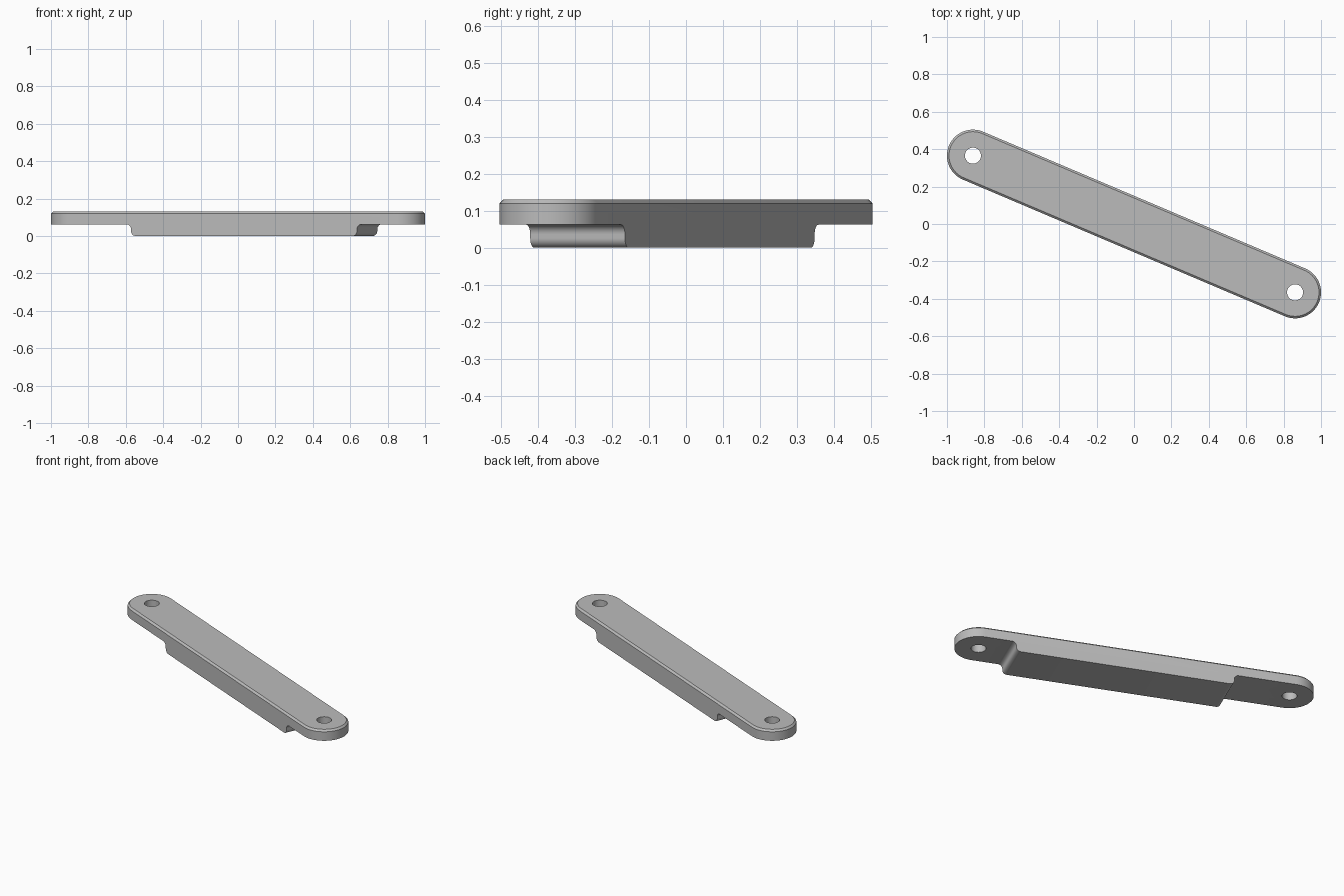
import bpy, bmesh
from math import sin, cos, pi, radians
from mathutils import Matrix

cube = bpy.data.objects.get("Cube")
if cube:
    bpy.data.objects.remove(cube, do_unlink=True)

HALF, R = 0.9355, 0.139        # hole centre distance, bar half width
TOP, STEP = 0.13, 0.062        # bar top, underside of the thin ends
CHAMFER, FILLET, HOLE = 0.011, 0.026, 0.043
TURN = Matrix.Rotation(radians(-23), 4, 'Z')

steel = bpy.data.materials.new("light_grey")
steel.use_nodes = True
grey = (0.5, 0.5, 0.5, 1)
steel.diffuse_color = grey
steel.node_tree.nodes["Principled BSDF"].inputs["Base Color"].default_value = grey


def arc(cx, cy, r, start, end, n):
    return [(cx + r * cos(start + (end - start) * i / n),
             cy + r * sin(start + (end - start) * i / n)) for i in range(n + 1)]


def loft(name, rings):
    """Solid skinned over rings of equal point count, with capped ends."""
    bm = bmesh.new()
    loops = [[bm.verts.new(p) for p in ring] for ring in rings]
    for a, b in zip(loops, loops[1:]):
        for i in range(len(a)):
            j = (i + 1) % len(a)
            bm.faces.new((a[i], a[j], b[j], b[i]))
    bm.faces.new(loops[0])
    bm.faces.new(loops[-1])
    bmesh.ops.recalc_face_normals(bm, faces=bm.faces)
    mesh = bpy.data.meshes.new(name)
    bm.to_mesh(mesh)
    bm.free()
    obj = bpy.data.objects.new(name, mesh)
    bpy.context.collection.objects.link(obj)
    obj.data.materials.append(steel)
    return obj


def slot(r, z):
    outline = arc(HALF, 0, r, -pi / 2, pi / 2, 32) + arc(-HALF, 0, r, pi / 2, 3 * pi / 2, 32)
    return [(x, y, z) for x, y in outline]


# Round-ended bar with a chamfered top rim
bar = loft("link_bar", [slot(R, 0), slot(R, TOP - CHAMFER), slot(R - CHAMFER, TOP)])

cutters = []
for side, wall in ((-1, 0.562), (1, 0.75)):
    # Undercut of each end, with a rounded step down to the thick middle
    profile = [(1.3, -0.1), (wall - FILLET, -0.1)]
    profile += arc(wall - FILLET, FILLET, FILLET, -pi / 2, 0, 8)
    profile += arc(wall + FILLET, STEP - FILLET, FILLET, pi, pi / 2, 8)
    profile += [(1.3, STEP)]
    cutters.append(loft("end_undercut_cutter",
                        [[(side * u, y, z) for u, z in profile] for y in (-0.3, 0.3)]))
    # Pin hole
    circle = arc(side * HALF, 0, HOLE, 0, 2 * pi, 48)[:-1]
    cutters.append(loft("pin_hole_cutter", [[(x, y, z) for x, y in circle] for z in (-0.1, 0.3)]))

bpy.ops.object.select_all(action='DESELECT')
bpy.context.view_layer.objects.active = bar
bar.select_set(True)
for cutter in cutters:
    cutter.hide_render = True
    mod = bar.modifiers.new("cut", 'BOOLEAN')
    mod.operation, mod.solver, mod.object = 'DIFFERENCE', 'EXACT', cutter
    bpy.ops.object.modifier_apply(modifier=mod.name)
    bpy.data.objects.remove(cutter, do_unlink=True)

bar.data.transform(TURN)
bpy.ops.object.shade_smooth_by_angle(angle=radians(30))
